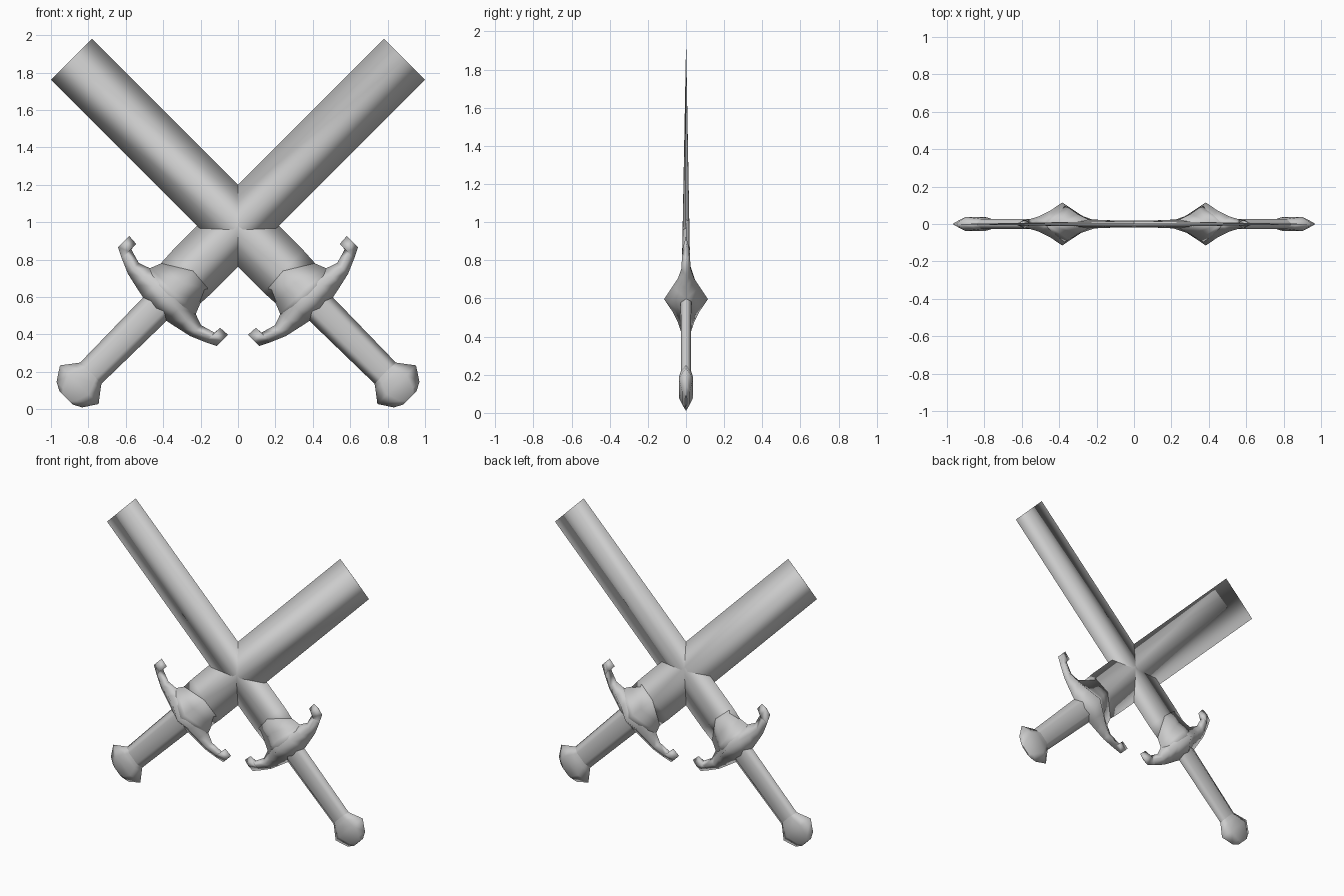
import bpy, bmesh
from mathutils import Vector

cube = bpy.data.objects.get("Cube")
if cube:
    bpy.data.objects.remove(cube, do_unlink=True)

steel = bpy.data.materials.new("grey_steel")
steel.use_nodes = True
grey = (0.6, 0.6, 0.6, 1)
steel.diffuse_color = grey
steel.node_tree.nodes["Principled BSDF"].inputs["Base Color"].default_value = grey

CROSS = Vector((0, 0, 0.98))


def loft(name, rings, side):
    """Join rings of (along, across, depth) points, on a sword leaning to one side."""
    along = Vector((-side, 0, 1)).normalized()
    across = Vector((side, 0, 1)).normalized()
    bm = bmesh.new()
    loops = [[bm.verts.new(CROSS + along * u + across * v + Vector((0, y, 0)))
              for u, v, y in ring] for ring in rings]
    for a, b in zip(loops, loops[1:]):
        n = len(a)
        for i in range(n):
            j = (i + 1) % n
            bm.faces.new((a[i], a[j], b[j], b[i]))
    bm.faces.new(loops[0])
    bm.faces.new(loops[-1])
    bmesh.ops.recalc_face_normals(bm, faces=bm.faces)
    for f in bm.faces:
        f.smooth = len(f.verts) == 4 and f.calc_area() > 0.0
    mesh = bpy.data.meshes.new(name)
    bm.to_mesh(mesh)
    bm.free()
    mesh.materials.append(steel)
    bpy.context.collection.objects.link(bpy.data.objects.new(name, mesh))


def diamond(u, w, t):
    return [(u, w, 0), (u, 0, t), (u, -w, 0), (u, 0, -t)]


def hexagon(u, w, t):
    return [(u, w, 0), (u, w / 2, t), (u, -w / 2, t),
            (u, -w, 0), (u, -w / 2, -t), (u, w / 2, -t)]


def guard_ring(v, low, high, t):
    mid = (low + high) / 2
    return [(low, v, 0), (mid, v, t), (high, v, 0), (mid, v, -t)]


# profiles: position along the sword, half width, half thickness
blade = [(1.259, 0.155, 0.001), (-0.34, 0.155, 0.022), (-0.44, 0.15, 0.04)]
collar = [(-0.34, 0.14, 0.022), (-0.43, 0.148, 0.055),
          (-0.49, 0.172, 0.085), (-0.54, 0.2, 0.1)]
grip = [(-0.56, 0.09, 0.028), (-1.13, 0.08, 0.026)]
pommel = [(-1.11, 0.078, 0.026), (-1.14, 0.1, 0.03), (-1.2, 0.146, 0.038),
          (-1.275, 0.097, 0.02), (-1.3, 0.05, 0.004)]
# guard: position across, lower edge, upper edge, half thickness
half_guard = [(0.09, -0.629, -0.455, 0.072), (0.165, -0.613, -0.49, 0.042),
              (0.235, -0.597, -0.515, 0.025), (0.315, -0.563, -0.492, 0.02),
              (0.317, -0.562, -0.453, 0.022), (0.374, -0.534, -0.449, 0.008)]
guard = ([(-v, lo, hi, t) for v, lo, hi, t in reversed(half_guard)]
         + [(0, -0.645, -0.44, 0.115)] + half_guard)

# two mirrored crossed swords
for side, word in ((1, "left"), (-1, "right")):
    loft(word + "_blade", [diamond(*s) for s in blade], side)
    loft(word + "_collar", [diamond(*s) for s in collar], side)
    loft(word + "_guard", [guard_ring(*s) for s in guard], side)
    loft(word + "_grip", [hexagon(*s) for s in grip], side)
    loft(word + "_pommel", [hexagon(*s) for s in pommel], side)
